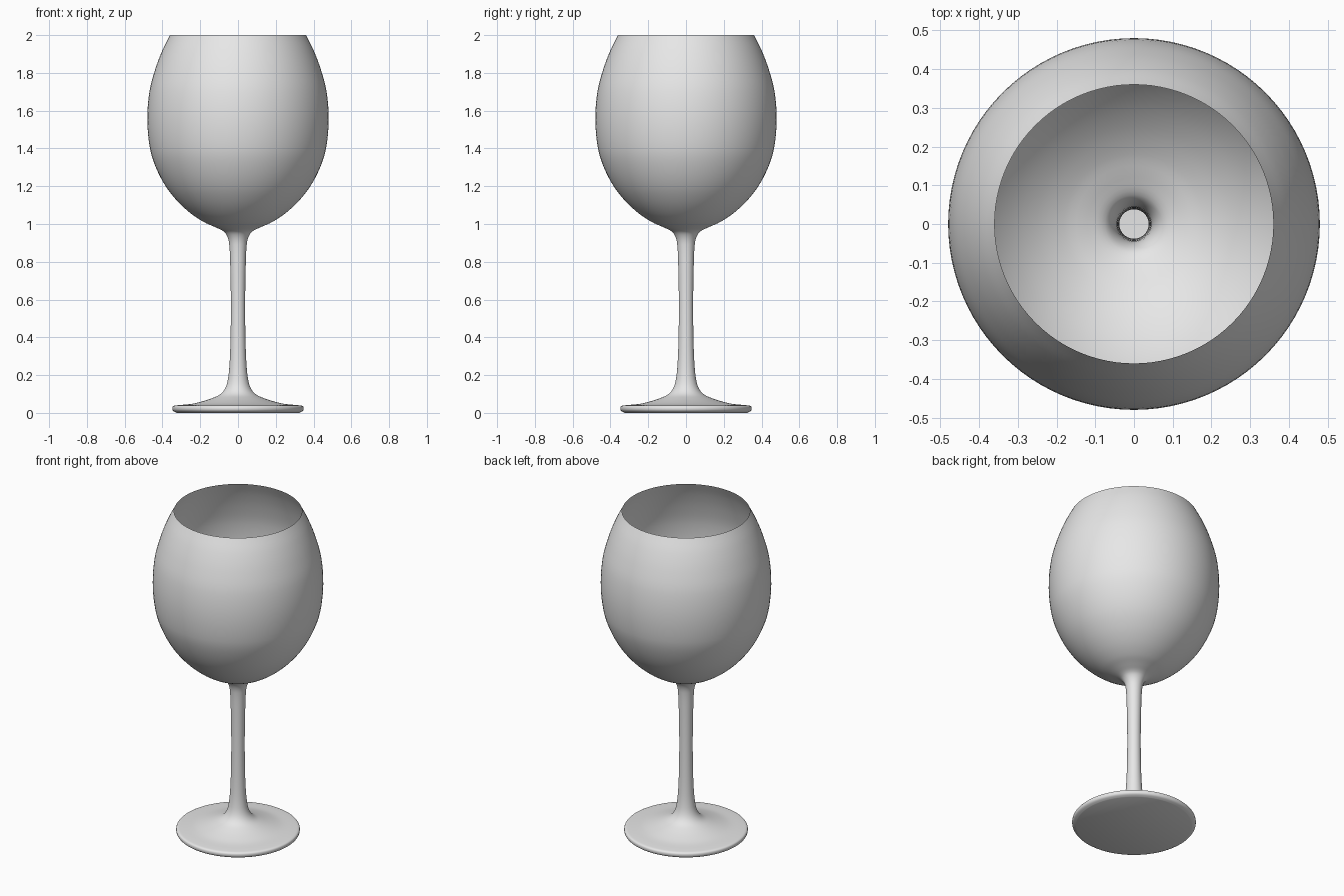
import bpy, bmesh, math
from mathutils import Vector
from mathutils.geometry import interpolate_bezier

default_cube = bpy.data.objects.get("Cube")
if default_cube:
    bpy.data.objects.remove(default_cube, do_unlink=True)

SIDES = 96
STEPS = 4

glass = bpy.data.materials.new("pale_grey_glass")
glass.use_nodes = True
colour = (0.8, 0.8, 0.8, 1)
glass.diffuse_color = colour
glass.node_tree.nodes["Principled BSDF"].inputs["Base Color"].default_value = colour


def smooth_profile(points):
    """Flowing curve through (radius, height) points."""
    pts = [Vector((r, 0, z)) for r, z in points]
    last = len(pts) - 1
    tangents = [(pts[min(i + 1, last)] - pts[max(i - 1, 0)]).normalized()
                for i in range(last + 1)]
    path = [pts[0]]
    for i in range(last):
        a, b = pts[i], pts[i + 1]
        reach = (b - a).length / 3
        path += interpolate_bezier(a, a + tangents[i] * reach,
                                   b - tangents[i + 1] * reach, b, STEPS + 1)[1:]
    return path


def revolve(name, path, close_bottom=False):
    """Turn a profile around z into a single-walled shell."""
    bm = bmesh.new()
    rings = []
    for p in path:
        rings.append([bm.verts.new((p.x * math.cos(a), p.x * math.sin(a), p.z))
                      for a in (math.tau * k / SIDES for k in range(SIDES))])
    for low, high in zip(rings, rings[1:]):
        for k in range(SIDES):
            n = (k + 1) % SIDES
            bm.faces.new((low[k], low[n], high[n], high[k]))
    if close_bottom:
        bm.faces.new(rings[0][::-1])
    mesh = bpy.data.meshes.new(name)
    bm.to_mesh(mesh)
    bm.free()
    mesh.materials.append(glass)
    obj = bpy.data.objects.new(name, mesh)
    bpy.context.collection.objects.link(obj)
    bpy.ops.object.select_all(action="DESELECT")
    obj.select_set(True)
    bpy.context.view_layer.objects.active = obj
    bpy.ops.object.shade_smooth_by_angle(angle=math.radians(40))
    return obj


# Foot, hollow stem and open bowl flow into one another as a single shell
foot = [(0.325, 0), (0.343, 0.01), (0.348, 0.022), (0.344, 0.035), (0.325, 0.04),
        (0.25, 0.047), (0.2, 0.058), (0.14, 0.077), (0.095, 0.098), (0.068, 0.13)]
stem = [(0.053, 0.18), (0.044, 0.27), (0.039, 0.42), (0.038, 0.6),
        (0.041, 0.78), (0.046, 0.89), (0.055, 0.93), (0.075, 0.96)]
bowl = [(0.12, 0.983), (0.18, 1.01), (0.25, 1.056), (0.32, 1.12), (0.383, 1.2),
        (0.435, 1.3), (0.466, 1.4), (0.48, 1.55), (0.469, 1.7),
        (0.438, 1.82), (0.4, 1.92), (0.36, 2)]
revolve("wine_glass", smooth_profile(foot + stem + bowl), close_bottom=True)
